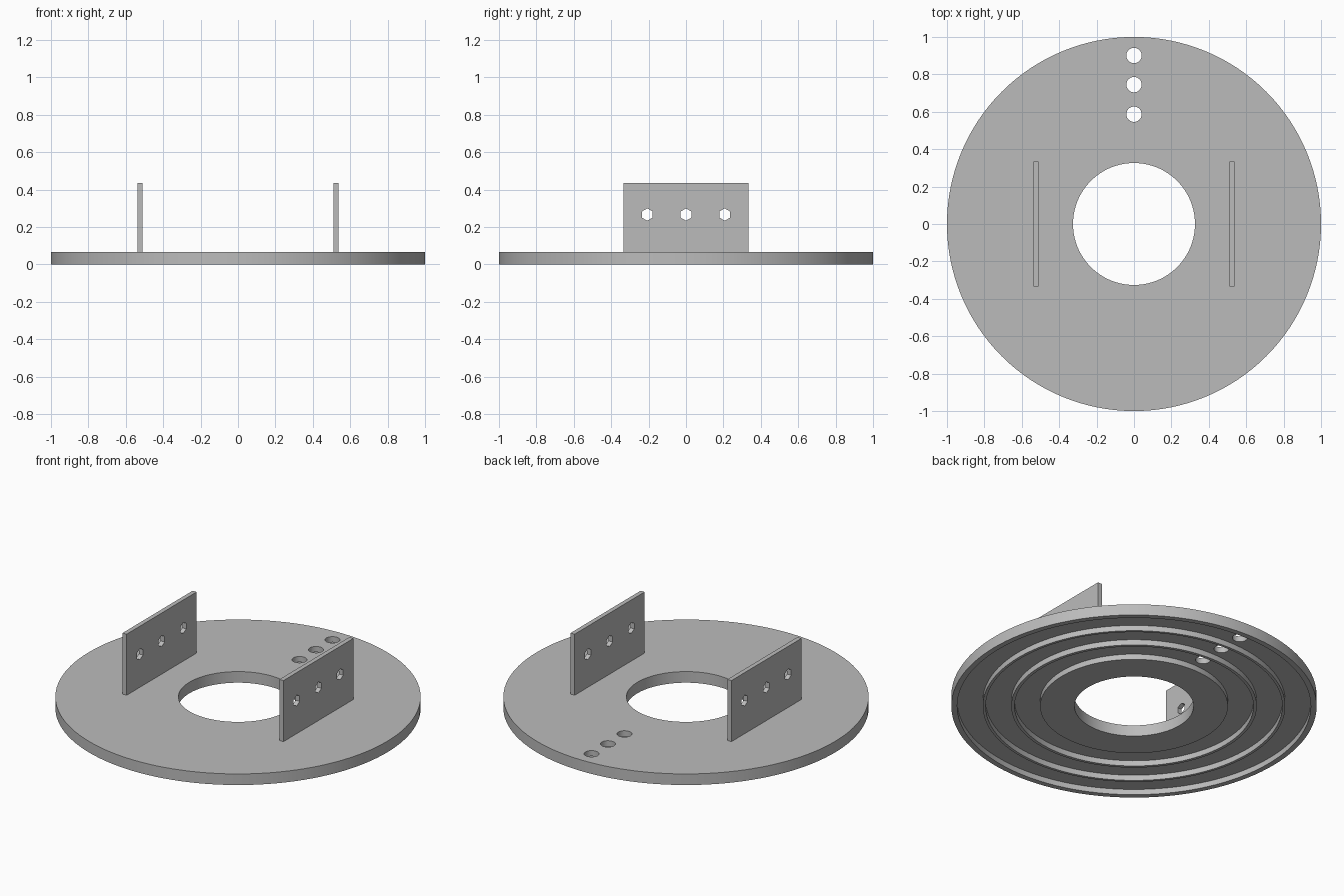
import bpy, bmesh, math
from mathutils import Matrix, Vector

cube = bpy.data.objects.get("Cube")
if cube:
    bpy.data.objects.remove(cube, do_unlink=True)

grey = bpy.data.materials.new("plain grey")
grey.use_nodes = True
grey.diffuse_color = (0.5, 0.5, 0.5, 1)
grey.node_tree.nodes["Principled BSDF"].inputs["Base Color"].default_value = (0.5, 0.5, 0.5, 1)

THICK, DEPTH = 0.067, 0.033
HOLE_R, GROOVE_HALF = 0.041, 0.07
TRACKS = [0.584, 0.742, 0.898]


def make_object(name, bm):
    bmesh.ops.recalc_face_normals(bm, faces=bm.faces)
    mesh = bpy.data.meshes.new(name)
    bm.to_mesh(mesh)
    bm.free()
    mesh.materials.append(grey)
    obj = bpy.data.objects.new(name, mesh)
    bpy.context.collection.objects.link(obj)
    return obj


def drill(obj, centres, radius, sides, turn):
    """Cut a row of holes through an object."""
    bm = bmesh.new()
    for c in centres:
        bmesh.ops.create_cone(bm, cap_ends=True, segments=sides, radius1=radius,
                              radius2=radius, depth=0.3,
                              matrix=Matrix.Translation(c) @ turn)
    cutter = make_object("hole_cutter", bm)
    cutter.hide_render = True
    mod = obj.modifiers.new("holes", "BOOLEAN")
    mod.operation, mod.solver, mod.object = "DIFFERENCE", "EXACT", cutter
    select(obj)
    bpy.ops.object.modifier_apply(modifier=mod.name)
    bpy.data.objects.remove(cutter, do_unlink=True)


def select(obj):
    bpy.ops.object.select_all(action="DESELECT")
    obj.select_set(True)
    bpy.context.view_layer.objects.active = obj


# Disc: a ring profile with three grooves underneath, spun about z
profile = [(0.326, THICK), (0.326, 0)]
for r in TRACKS:
    a, b = r - GROOVE_HALF, r + GROOVE_HALF
    profile += [(a, 0), (a, DEPTH), (b, DEPTH), (b, 0)]
profile += [(1, 0), (1, THICK)]
bm = bmesh.new()
verts = [bm.verts.new((0, r, z)) for r, z in profile]
edges = [bm.edges.new((v, verts[(i + 1) % len(verts)])) for i, v in enumerate(verts)]
bmesh.ops.spin(bm, geom=verts + edges, cent=(0, 0, 0), axis=(0, 0, 1),
               angle=math.tau, steps=128, use_merge=True)
bmesh.ops.remove_doubles(bm, verts=bm.verts, dist=0.0001)
disc = make_object("grooved_disc", bm)

# One round hole in each groove, in a row towards the back
drill(disc, [Vector((0, r + 0.003, 0.03)) for r in TRACKS], HOLE_R, 32, Matrix())
select(disc)
bpy.ops.object.shade_smooth_by_angle(angle=math.radians(30))

# Upright side plates, each with three hexagonal holes
across = Matrix.Rotation(math.pi / 2, 4, "Y") @ Matrix.Rotation(math.pi / 2, 4, "Z")
for name, side in (("left_plate", 1), ("right_plate", -1)):
    x, top = side * 0.524, 0.436
    bm = bmesh.new()
    bmesh.ops.create_cube(bm, size=1, matrix=Matrix.Translation((x, 0, (THICK + top) / 2))
                          @ Matrix.Diagonal((0.027, 0.668, top - THICK, 1)))
    plate = make_object(name, bm)
    drill(plate, [Vector((x, y, 0.267)) for y in (-0.207, 0, 0.207)], 0.033, 6, across)
